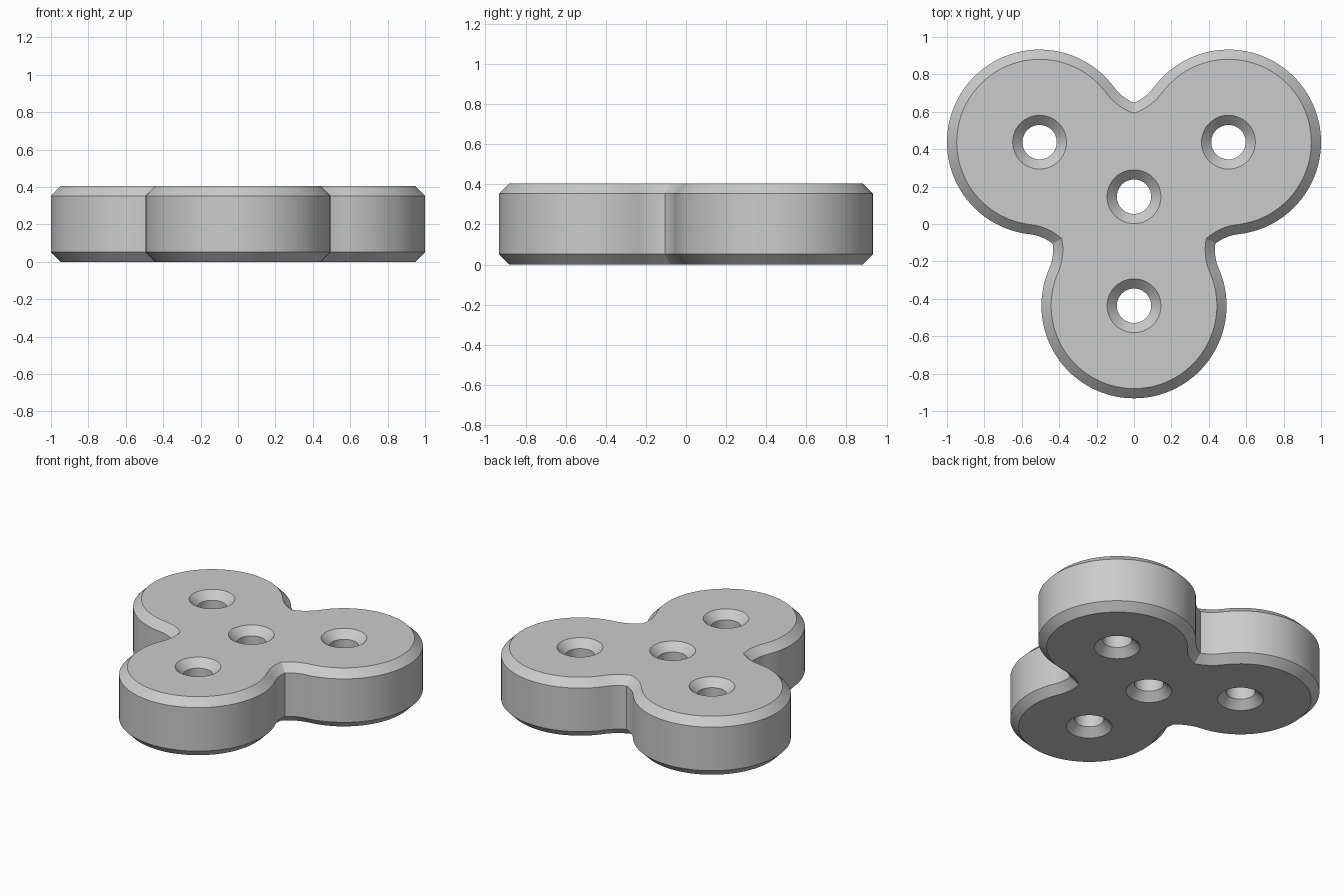
import bpy, bmesh
from math import sin, cos, pi, acos, atan2, radians, hypot
from mathutils import Vector, Matrix

if "Cube" in bpy.data.objects:
    bpy.data.objects.remove(bpy.data.objects["Cube"])

HEIGHT, CHAMFER = 0.405, 0.052
LOBE_R, ARM, HUB_Y = 0.495, 0.583, 0.146
FILLET_R, FILLET_C = 0.252, Vector((-0.096, 0.735))   # notch arc, relative to hub
HOLE_R = 0.092
hub = Vector((0, HUB_Y))
lobe = Vector((ARM * cos(radians(30)), ARM * sin(radians(30))))


def arc(c, r, a0, a1, n):
    return [c + r * Vector((cos(a0 + (a1 - a0) * i / n), sin(a0 + (a1 - a0) * i / n)))
            for i in range(n + 1)]


def outline(d):
    """Three-lobed outline shrunk inward by d."""
    r = FILLET_R + d
    tangent = atan2(lobe.y - FILLET_C.y, lobe.x - FILLET_C.x)
    half = arc(FILLET_C, r, -acos(-FILLET_C.x / r), tangent, 8)[:-1]
    half += arc(lobe, LOBE_R - d, tangent + pi, radians(30), 30)
    mirrored = []
    for p in reversed(half[:-1]):
        a, m = radians(60) - atan2(p.y, p.x), p.length
        mirrored.append(Vector((m * cos(a), m * sin(a))))
    arm = half + mirrored[:-1]
    return [hub + Matrix.Rotation(-k * 2 * pi / 3, 2) @ p for k in range(3) for p in arm]


def circle(c, r):
    return arc(c, r, 0, 2 * pi, 48)[:-1]


bm = bmesh.new()
cap_edges = {0: [], 1: []}
levels = [(CHAMFER, 0), (0, CHAMFER), (0, HEIGHT - CHAMFER), (CHAMFER, HEIGHT)]


def add_wall(ring):
    """Chamfered wall from a function giving the ring at each inset."""
    loops = [[bm.verts.new((p.x, p.y, z)) for p in ring(d)] for d, z in levels]
    n = len(loops[0])
    for lo, hi in zip(loops, loops[1:]):
        for i in range(n):
            j = (i + 1) % n
            bm.faces.new((lo[i], lo[j], hi[j], hi[i]))
    for key, loop in ((0, loops[0]), (1, loops[-1])):
        cap_edges[key] += [bm.edges.get((loop[i], loop[(i + 1) % n])) for i in range(n)]


# outer wall and four countersunk holes
add_wall(outline)
centres = [hub] + [hub + Matrix.Rotation(k * 2 * pi / 3, 2) @ lobe for k in range(3)]
for c in centres:
    add_wall(lambda d, c=c: circle(c, HOLE_R + d))

# flat bottom and top faces
for key, nz in ((0, -1), (1, 1)):
    bmesh.ops.triangle_fill(bm, use_beauty=True, use_dissolve=False,
                            edges=cap_edges[key], normal=(0, 0, nz))
bmesh.ops.recalc_face_normals(bm, faces=bm.faces[:])

mesh = bpy.data.meshes.new("three_lobed_plate")
bm.to_mesh(mesh)
bm.free()
plate = bpy.data.objects.new("three_lobed_plate", mesh)
bpy.context.collection.objects.link(plate)
bpy.context.view_layer.objects.active = plate
plate.select_set(True)
bpy.ops.object.shade_smooth_by_angle(angle=radians(25))
